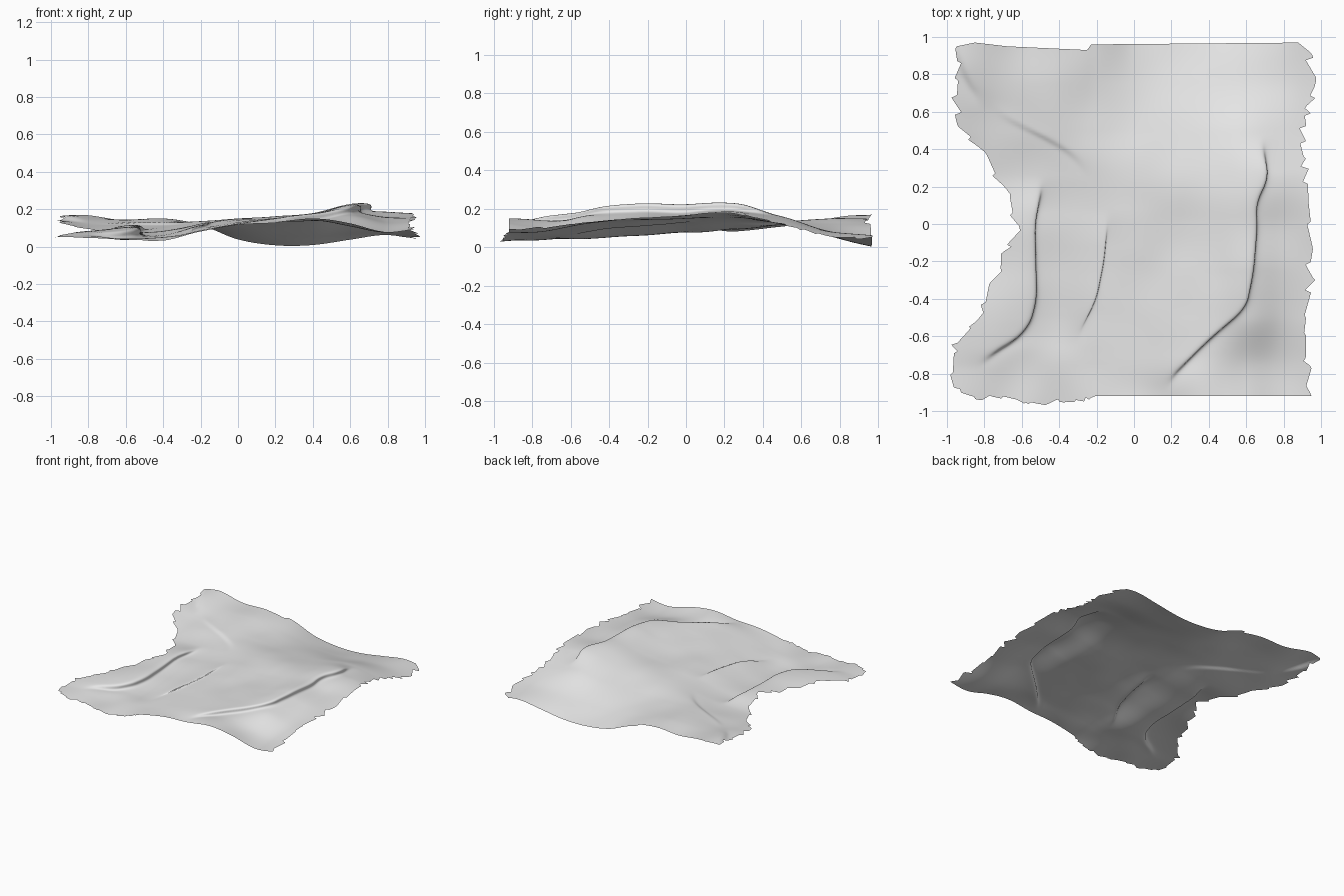
import bpy, math, random
from mathutils import noise, Vector

random.seed(4)
COLUMNS, ROWS = 220, 140

if "Cube" in bpy.data.objects:
    bpy.data.objects.remove(bpy.data.objects["Cube"], do_unlink=True)


def spline(values, t):
    """Smooth curve through evenly spaced values, t from -1 to 1."""
    last = len(values) - 1
    p = min(max((t + 1) / 2, 0), 1) * last
    i = min(int(p), last - 1)
    f = p - i
    b, c = values[i], values[i + 1]
    a = values[i - 1] if i > 0 else 2 * b - c
    d = values[i + 2] if i + 2 <= last else 2 * c - b
    return b + f / 2 * (c - a + f * (2 * a - 5 * b + 4 * c - d
                                     + f * (3 * (b - c) + d - a)))


def through(points, t):
    """Straight segments through (t, value) points."""
    if t <= points[0][0]:
        return points[0][1]
    for (t0, v0), (t1, v1) in zip(points, points[1:]):
        if t <= t1:
            return v0 + (v1 - v0) * (t - t0) / (t1 - t0)
    return points[-1][1]


def rounded(points, t):
    """Path with its corners rounded off."""
    return sum(through(points, t + k * .025) for k in range(-2, 3)) / 5


def smoothstep(a, b, t):
    t = min(max((t - a) / (b - a), 0), 1)
    return t * t * (3 - 2 * t)


# Broad relief in hundredths: rows run front to back, columns left to right
RELIEF = [
    (5, 4, 4, 3, 8, 12, 12, 15, 14, 8, 10),
    (5, 6, 4, 5, 8, 12, 14, 15, 11, 8, 12),
    (6, 8, 8, 5, 10, 13, 15, 17, 18, 13, 14),
    (6, 7, 9, 7, 11, 14, 15, 17, 21, 16, 15),
    (8, 8, 10, 9, 12, 15, 15, 17, 21, 17, 17),
    (9, 8, 9, 10, 13, 15, 16, 17, 21, 20, 17),
    (13, 11, 12, 13, 13, 12, 12, 13, 16, 14, 10),
    (15, 14, 14, 15, 12, 8, 6, 6, 8, 8, 5),
    (16, 17, 14, 15, 11, 3, 0, 0, 3, 6, 3),
]

# Overhanging folds: path as (y, x) points, step height and sideways overhang
FOLDS = [
    ([(-.72, -.82), (-.66, -.68), (-.55, -.56), (-.4, -.52), (0, -.53), (.2, -.49)], .025, .035),
    ([(-.6, -.3), (-.4, -.2), (-.2, -.16), (.02, -.14)], .018, .03),
    ([(-.84, .18), (-.62, .4), (-.45, .6), (-.25, .64), (0, .66),
      (.1, .65), (.25, .72), (.42, .69)], .025, .035),
    ([(.28, -.25), (.4, -.36), (.48, -.52), (.6, -.75)], -.006, 0),
    ([(.66, -.82), (.78, -.9), (.95, -.96)], -.015, 0),
]

# Outline of the sheet
LEFT = [(-.87, -.97), (-.7, -.96), (-.5, -.84), (-.3, -.75), (0, -.63),
        (.2, -.69), (.4, -.82), (.52, -.94), (.95, -.95)]
RIGHT = [(-.9, .94), (-.6, .91), (-.2, .95), (.1, .94), (.35, .9),
         (.5, .91), (.72, .96), (.9, .95), (.97, .88)]
FRONT = [(-.97, -.87), (-.85, -.94), (-.7, -.92), (-.57, -.96),
         (-.32, -.95), (-.2, -.92), (.9, -.92)]
BACK = [(-.95, .95), (-.85, .97), (-.68, .95), (-.25, .93), (-.23, .96), (.9, .97)]


def surface_point(x, y):
    """Lift a flat point to the relief and roll it over at the folds."""
    z = spline([spline(row, x) for row in RELIEF], y) / 100
    z += .006 * noise.noise(Vector((x * 4, y * 4, 2)))
    shift = 0
    for path, step, overhang in FOLDS:
        start, end = path[0][0], path[-1][0]
        fade = smoothstep(start - .06, start + .14, y) * (1 - smoothstep(end - .14, end + .06, y))
        d = x - rounded(path, y)
        side = fade * math.tanh(d / .028)
        z -= step * side * math.exp(-abs(d) / .13)
        shift -= overhang * side * math.exp(-abs(d) / .08)
    return (x + shift, y, max(z, 0))


def torn(count, depth):
    """Saw-tooth offsets for a torn edge: each tooth ramps out, then snaps back."""
    offsets = []
    while len(offsets) <= count:
        length = random.randint(3, 10)
        reach = random.uniform(-depth, depth)
        offsets += [reach * (k / length - .3) for k in range(length)]
    return offsets


# Grid fitted to the outline, with torn sides
left_tear, right_tear = torn(ROWS, .06), torn(ROWS, .06)
front_tear = torn(COLUMNS, .03)
verts, faces = [], []
for j in range(ROWS + 1):
    v = j / ROWS
    for i in range(COLUMNS + 1):
        u = i / COLUMNS
        guess_y = -.93 + 1.89 * v
        x = through(LEFT, guess_y) * (1 - u) + through(RIGHT, guess_y) * u
        y = through(FRONT, x) * (1 - v) + through(BACK, x) * v
        # Tears fade out a short way into the sheet
        x += left_tear[j] * max(0, 1 - u * 25) + right_tear[j] * max(0, 1 - (1 - u) * 25)
        if x < -.2:
            y += front_tear[i] * max(0, 1 - v * 25)
        verts.append(surface_point(x, y))

stride = COLUMNS + 1
for j in range(ROWS):
    for i in range(COLUMNS):
        k = j * stride + i
        faces.append((k, k + 1, k + 1 + stride, k + stride))

mesh = bpy.data.meshes.new("terrain_sheet")
mesh.from_pydata(verts, [], faces)
mesh.update()
sheet = bpy.data.objects.new("terrain_sheet", mesh)
bpy.context.collection.objects.link(sheet)
for polygon in mesh.polygons:
    polygon.use_smooth = True

# Plain pale grey surface
grey = bpy.data.materials.new("pale_grey")
grey.use_nodes = True
colour = (.8, .8, .8, 1)
grey.diffuse_color = colour
grey.node_tree.nodes["Principled BSDF"].inputs["Base Color"].default_value = colour
mesh.materials.append(grey)
